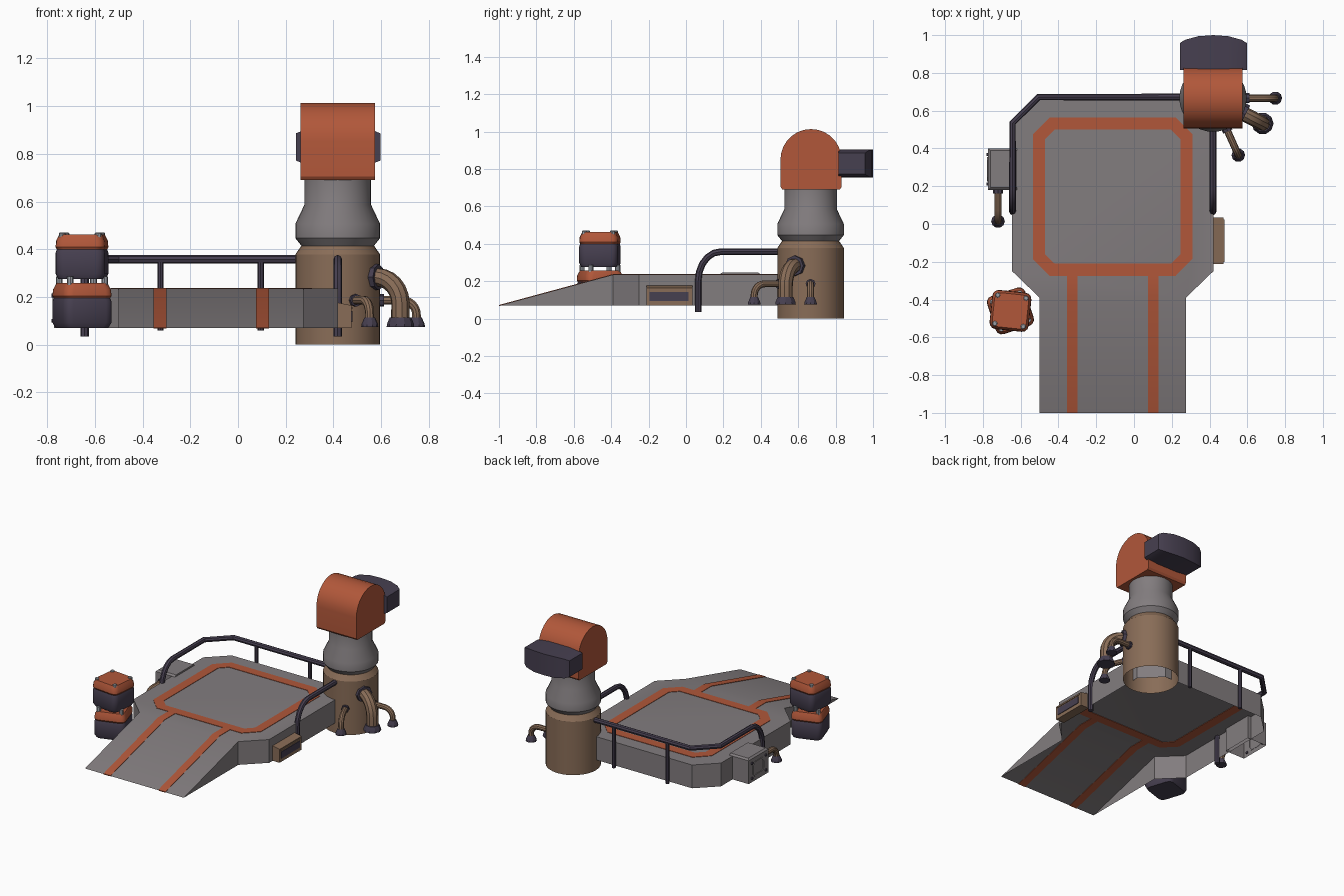
import bpy, bmesh, math
from mathutils import Vector

if "Cube" in bpy.data.objects:
    bpy.data.objects.remove(bpy.data.objects["Cube"])


def material(name, rgb):
    m = bpy.data.materials.new(name)
    m.diffuse_color = (*rgb, 1)
    m.use_nodes = True
    m.node_tree.nodes["Principled BSDF"].inputs["Base Color"].default_value = m.diffuse_color
    return m


ORANGE = material("rust orange", (0.44, 0.096, 0.042))
GREY = material("warm grey", (0.225, 0.205, 0.212))
BROWN = material("brown metal", (0.25, 0.152, 0.096))
DARK = material("dark violet", (0.062, 0.05, 0.08))
STEEL = material("steel", (0.33, 0.35, 0.38))


def finish(ob, mats):
    ob.data.materials.clear()
    for m in mats:
        ob.data.materials.append(m)
    bpy.ops.object.select_all(action='DESELECT')
    ob.select_set(True)
    bpy.context.view_layer.objects.active = ob
    bpy.ops.object.shade_smooth_by_angle(angle=math.radians(32))
    return ob


def mesh_object(name, bm, *mats):
    bmesh.ops.recalc_face_normals(bm, faces=bm.faces)
    me = bpy.data.meshes.new(name)
    bm.to_mesh(me)
    bm.free()
    ob = bpy.data.objects.new(name, me)
    bpy.context.collection.objects.link(ob)
    return finish(ob, mats)


def loft(name, rings, mat, start=True, end=True, loop=False):
    """Skin a list of equal-length point rings."""
    bm = bmesh.new()
    vs = [[bm.verts.new(p) for p in ring] for ring in rings]
    n = len(vs[0])
    pairs = list(zip(vs, vs[1:])) + ([(vs[-1], vs[0])] if loop else [])
    for a, b in pairs:
        for i in range(n):
            bm.faces.new((a[i], a[(i + 1) % n], b[(i + 1) % n], b[i]))
    if start and not loop:
        bm.faces.new(vs[0])
    if end and not loop:
        bm.faces.new(vs[-1])
    return mesh_object(name, bm, mat)


def lathe(name, x, y, profile, mat, segs=32, start=True, end=True):
    ang = [2 * math.pi * i / segs for i in range(segs)]
    return loft(name, [[(x + r * math.cos(a), y + r * math.sin(a), z) for a in ang]
                       for r, z in profile], mat, start, end)


def box(name, x0, x1, y0, y1, z0, z1, mat):
    return loft(name, [[(x0, y0, z), (x1, y0, z), (x1, y1, z), (x0, y1, z)] for z in (z0, z1)], mat)


def tube(name, pts, r, mat, res=2):
    cu = bpy.data.curves.new(name, 'CURVE')
    cu.dimensions = '3D'
    cu.bevel_depth, cu.bevel_resolution, cu.use_fill_caps = r, res, True
    sp = cu.splines.new('POLY')
    sp.points.add(len(pts) - 1)
    for p, co in zip(sp.points, pts):
        p.co = (*co, 1)
    ob = bpy.data.objects.new(name, cu)
    bpy.context.collection.objects.link(ob)
    bpy.ops.object.select_all(action='DESELECT')
    ob.select_set(True)
    bpy.context.view_layer.objects.active = ob
    bpy.ops.object.convert(target='MESH')
    return finish(bpy.context.object, [mat])


def cut_rect(x0, x1, y0, y1, c):
    """Rectangle with chamfered corners."""
    return [(x0 + c, y0), (x1 - c, y0), (x1, y0 + c), (x1, y1 - c),
            (x1 - c, y1), (x0 + c, y1), (x0, y1 - c), (x0, y0 + c)]


# Platform shell with ramp, open underneath
TOP, LOW = 0.235, 0.07
outline = [(-.5, -.39), (.275, -.39), (.42, -.25), (.42, .53),
           (.29, .66), (-.51, .66), (-.645, .53), (-.645, -.25)]
bm = bmesh.new()
up = [bm.verts.new((x, y, TOP)) for x, y in outline]
dn = [bm.verts.new((x, y, LOW)) for x, y in outline]
tip = [bm.verts.new((x, -1, LOW)) for x in (-.5, .275)]
bm.faces.new(up)
bm.faces.new((tip[0], tip[1], up[1], up[0]))
for i in range(1, 8):
    j = (i + 1) % 8
    bm.faces.new((up[i], dn[i], dn[j], up[j]))
for i in (0, 1):
    bm.faces.new((up[i], dn[i], tip[i]))
bm.normal_update()
for f in bm.faces:
    f.material_index = 0 if abs(f.normal.z) > 0.2 else 1
mesh_object("platform", bm, GREY, BROWN)

# Painted stripes, thin plates visible from above and below
T = 0.003
outer = cut_rect(-.535, .31, -.275, .565, .09)
inner = cut_rect(-.47, .245, -.21, .5, .05)
loft("deck_stripe_ring", [[(x, y, TOP + dz) for x, y in ring] for ring, dz in
                          ((outer, -T), (outer, T), (inner, T), (inner, -T))], ORANGE, loop=True)
for side, x0 in (("left", -.355), ("right", .075)):
    x1 = x0 + .055
    loft("ramp_stripe_" + side, [[(x0, y, z - T), (x1, y, z - T), (x1, y, z + T), (x0, y, z + T)]
                                 for y, z in ((-1, LOW), (-.39, TOP), (-.275, TOP))], ORANGE)

# Column: brown base, grey collar and neck
PX, PY = 0.418, 0.666
lathe("column_base", PX, PY, [(.178, 0), (.178, .378), (.153, .414)], BROWN, start=False)
lathe("column_neck", PX, PY, [(.15, .412), (.178, .447), (.178, .506), (.14, .586), (.14, .70)], GREY)

# Arched head
arch = [(.515, .69), (.505, .705)]
arch += [(.6685 - .1635 * math.cos(math.pi * i / 14), .85 + .1635 * math.sin(math.pi * i / 14))
         for i in range(15)]
arch += [(.832, .705), (.822, .69)]
loft("head", [[(x, y, z) for y, z in arch] for x in (.262, .575)], ORANGE)

# Curved visor at the back of the head
visor = [(-.177, .958, .057), (-.15, .975, .068), (-.08, .994, .075), (0, 1, .075),
         (.08, .994, .075), (.15, .975, .068), (.177, .958, .057)]
loft("visor", [[(.42 + x, .815, .829 - h), (.42 + x, yb, .829 - h),
                (.42 + x, yb, .829 + h), (.42 + x, .815, .829 + h)] for x, yb, h in visor], DARK)


# Pipes bending down to flared feet
def pipe(name, x, y, angle, d0, d1, z, r, bend):
    c, s = math.cos(angle), math.sin(angle)
    at = lambda d, h: (x + c * d, y + s * d, h)
    arc = [at(d1 - bend + bend * math.sin(a), z - bend + bend * math.cos(a))
           for a in (math.pi / 2 * i / 6 for i in range(7))]
    tube(name, [at(d0, z)] + arc + [at(d1, .1)], r, BROWN, 3)
    tube(name + "_flange", [at(d0 - .02, z), at(d0 + .018, z)], r * 1.4, DARK)
    fx, fy, _ = at(d1, 0)
    lathe(name + "_foot", fx, fy, [(r * 1.1 + .015, .075), (r * 1.1 + .013, .088),
                                   (r * 1.15, .115)], DARK, 10)


pipe("large_pipe", PX, PY, math.radians(-27), .175, .295, .283, .039, .11)
pipe("front_pipe", PX, PY, math.radians(-66), .175, .33, .186, .019, .06)
pipe("side_pipe", PX, PY, 0, .175, .33, .186, .019, .06)
pipe("box_pipe", -.72, .18, -math.pi / 2, 0, .165, .175, .019, .06)

# Hand rails
RZ, RR = 0.358, 0.018


def rail_start(x):
    return [(x, .065, .035)] + [(x, .185 - .12 * math.cos(a), .2 + .158 * math.sin(a))
                                for a in (math.pi / 2 * i / 5 for i in range(6))]


tube("back_rail", rail_start(-.643) + [(-.643, .535, RZ), (-.505, .672, RZ), (.3, .672, RZ)], RR, DARK)
tube("right_rail", rail_start(.418) + [(.418, .53, RZ)], RR, DARK)
for i, x in enumerate((-.325, .095)):
    tube(f"rail_post_{i + 1}", [(x, .672, .06), (x, .672, RZ)], .013, DARK)

# Side service box, open below, with frame and corner bolts
loft("service_box", [[(-.772 + k, .18 + k, z), (-.62, .18 + k, z), (-.62, .4 - k, z), (-.772 + k, .4 - k, z)]
                     for k, z in ((0, .07), (0, .235), (.012, .246))], GREY, start=False)
fo, fi = cut_rect(.225, .355, .1, .205, .02), cut_rect(.238, .342, .113, .192, .014)
loft("service_box_frame", [[(x, y, z) for y, z in ring] for ring, x in
                           ((fo, -.77), (fo, -.777), (fi, -.777), (fi, -.77))], GREY, loop=True)
for y in (.212, .368):
    for z in (.1, .206):
        tube("service_box_bolt", [(-.765, y, z), (-.781, y, z)], .009, DARK, 1)

# Side control panel
loft("control_panel", [[(.41, y0, z0), (x, y0, z0), (x, y0, z1), (.41, y0, .178)]
                       for y0, x, z0, z1 in ((-.212, .475, .07, .165), (.035, .475, .07, .165))], BROWN)
loft("control_panel_trim", [[(.474, -.2, z), (.48, -.2, z), (.48, .023, z), (.474, .023, z)]
                            for z in (.15, .158)], BROWN)
box("control_panel_slot", .47, .479, -.195, .013, .095, .142, DARK)

# Two stacked canisters, twisted against each other
CX, CY = -.654, -.46


def canister(name, z, half, twist):
    t = math.radians(twist)

    def ring(h, s):
        a, r, pts = half * s, .034, []
        for k in range(4):
            sx, sy = ((1, 1), (-1, 1), (-1, -1), (1, -1))[k]
            for j in range(4):
                w = math.pi / 2 * (k + j / 3)
                px, py = sx * (a - r) + r * math.cos(w), sy * (a - r) + r * math.sin(w)
                pts.append((CX + px * math.cos(t) - py * math.sin(t),
                            CY + px * math.sin(t) + py * math.cos(t), z + h))
        return pts
    loft(name + "_body", [ring(h, s) for h, s in ((0, .9), (.022, 1), (.11, 1), (.126, .95))], DARK)
    loft(name + "_lid", [ring(h, s) for h, s in ((.124, .95), (.134, 1), (.16, .98), (.187, .87))], ORANGE)
    for k in range(4):
        w = t + math.pi / 4 + k * math.pi / 2
        lathe(f"{name}_bolt_{k + 1}", CX + .107 * math.cos(w), CY + .107 * math.sin(w),
              [(.014, z + .16), (.014, z + .192), (.01, z + .195)] if z > .2 else
              [(.014, z + .16), (.014, z + .215)], STEEL, 8)


canister("lower_canister", .071, .106, 18)
canister("upper_canister", .275, .104, -6)
